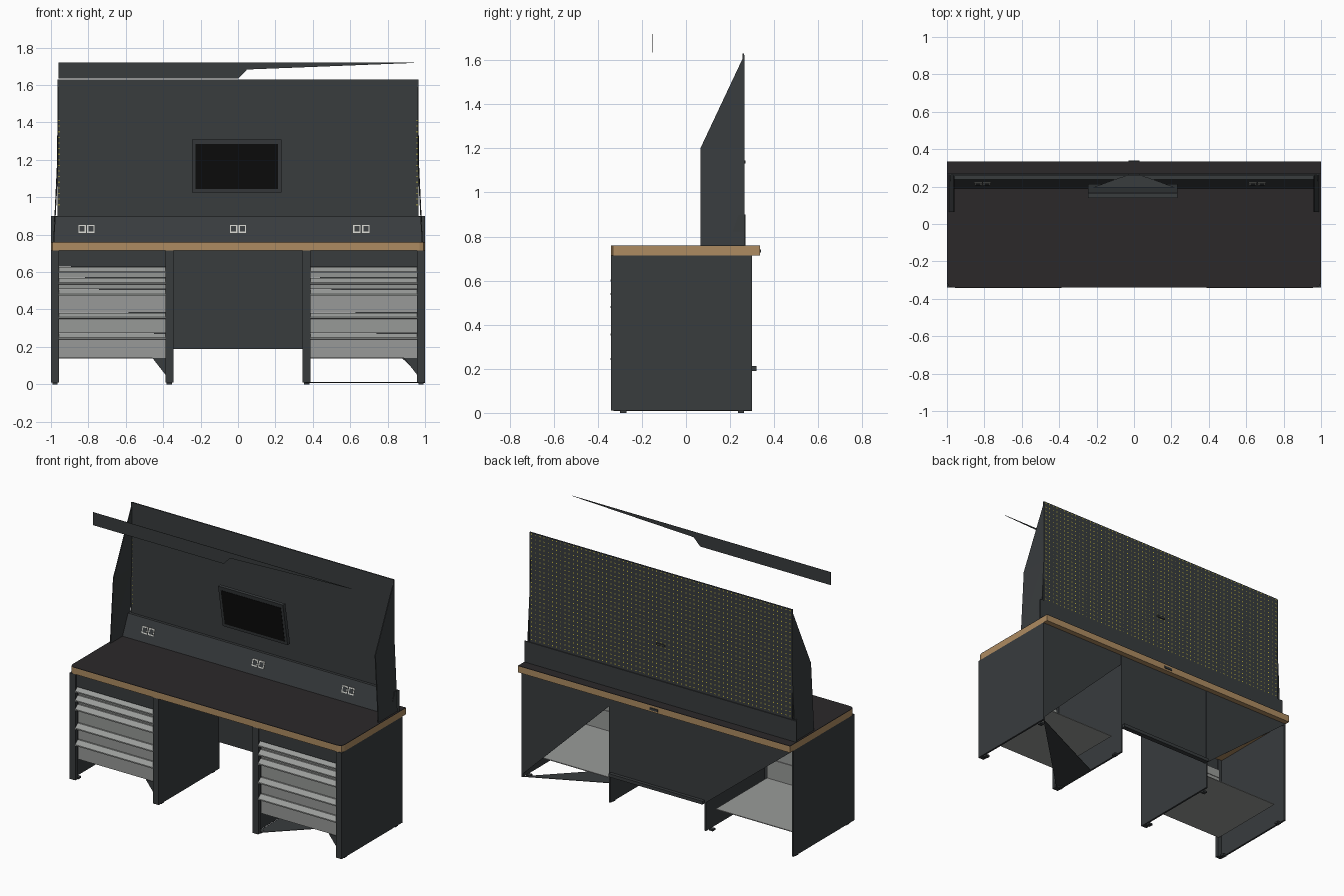
import bpy, bmesh
from mathutils import Vector

if "Cube" in bpy.data.objects:
    bpy.data.objects.remove(bpy.data.objects["Cube"])

def material(name, r, g, b):
    m = bpy.data.materials.new(name)
    m.diffuse_color = (r, g, b, 1)
    m.use_nodes = True
    m.node_tree.nodes["Principled BSDF"].inputs["Base Color"].default_value = m.diffuse_color
    return m

DARK = material("slate_metal", 0.04, 0.045, 0.048)
TOP = material("dark_mat", 0.024, 0.022, 0.023)
WOOD = material("wood_edge", 0.42, 0.26, 0.12)
GREY = material("drawer_grey", 0.32, 0.33, 0.32)
BLACK = material("screen_black", 0.004, 0.004, 0.004)
YELLOW = material("hole_yellow", 0.6, 0.52, 0.05)
PALE = material("outlet_pale", 0.6, 0.6, 0.56)

def finish(name, bm, mat):
    bmesh.ops.recalc_face_normals(bm, faces=bm.faces)
    me = bpy.data.meshes.new(name)
    bm.to_mesh(me)
    bm.free()
    me.materials.append(mat)
    ob = bpy.data.objects.new(name, me)
    bpy.context.collection.objects.link(ob)
    return ob

def prism(name, pts, axis, a, b, mat):
    """Extrude a 2D outline along an axis from a to b."""
    place = {'x': lambda p, t: (t, p[0], p[1]),
             'y': lambda p, t: (p[0], t, p[1]),
             'z': lambda p, t: (p[0], p[1], t)}[axis]
    bm = bmesh.new()
    lo = [bm.verts.new(place(p, a)) for p in pts]
    hi = [bm.verts.new(place(p, b)) for p in pts]
    n = len(pts)
    bm.faces.new(lo)
    bm.faces.new(hi)
    for i in range(n):
        bm.faces.new((lo[i], lo[(i + 1) % n], hi[(i + 1) % n], hi[i]))
    return finish(name, bm, mat)

def box(name, x0, x1, y0, y1, z0, z1, mat):
    return prism(name, [(x0, y0), (x1, y0), (x1, y1), (x0, y1)], 'z', z0, z1, mat)

def dots(name, xs, zs, y, r, mat):
    """Grid of tiny square perforations facing along y."""
    bm = bmesh.new()
    for x in xs:
        for z in zs:
            bm.faces.new([bm.verts.new((x + i * r, y, z + k * r))
                          for i, k in ((-1, -1), (1, -1), (1, 1), (-1, 1))])
    return finish(name, bm, mat)

# Worktop with rounded front corners and dark mat surface
outline = [(-1, 0.335), (-1, -0.31), (-0.992, -0.332), (-0.97, -0.34),
           (0.97, -0.34), (0.992, -0.332), (1, -0.31), (1, 0.335)]
prism("worktop", outline, 'z', 0.715, 0.757, WOOD)
prism("worktop_mat", outline, 'z', 0.757, 0.76, TOP)
box("rear_clip", -0.03, 0.03, 0.335, 0.34, 0.727, 0.742, DARK)

# Pedestals
for side, x0, x1 in (("left", -1.0, -0.345), ("right", 0.345, 1.0)):
    w = 0.042
    for part, a, in_dir in (("a", x0, 1), ("b", x1, -1)):
        thin = a + in_dir * 0.012
        box(f"{side}_side_panel_{part}", min(a, thin), max(a, thin),
            -0.34, 0.30, 0.01, 0.715, DARK)
        post = a + in_dir * w
        box(f"{side}_front_post_{part}", min(a, post), max(a, post),
            -0.34, -0.315, 0.01, 0.715, DARK)
        for y in (-0.285, 0.25):
            c = a + in_dir * 0.022
            box(f"{side}_foot_{part}", c - 0.014, c + 0.014, y - 0.014, y + 0.014,
                0, 0.012, DARK)
    d0, d1 = x0 + w, x1 - w
    box(f"{side}_fascia", d0, d1, -0.33, -0.318, 0.63, 0.715, DARK)
    prism(f"{side}_gusset", [(d1 - 0.07, 0.14), (d1, 0.14), (d1, 0.05)],
          'y', -0.315, -0.31, DARK)
    # Drawer fronts with sloping pull lips
    breaks = [0.63, 0.57, 0.51, 0.385, 0.275, 0.14]
    for i, (t, b) in enumerate(zip(breaks, breaks[1:])):
        prof = [(-0.298, b), (-0.31, b), (-0.312, t - 0.036), (-0.342, t - 0.034),
                (-0.342, t - 0.026), (-0.315, t - 0.003), (-0.298, t - 0.003)]
        prism(f"{side}_drawer_{i + 1}", prof, 'x', d0, d1, GREY)
    box(f"{side}_drawer_floor", d0, d1, -0.30, 0.24, 0.138, 0.143, GREY)

# Sheet panels at the back and base of the pedestals
prism("right_back_panel", [(1, 0.715), (0.345, 0.715), (0.345, 0.66), (1, 0.02)],
      'y', 0.294, 0.299, DARK)
prism("left_back_panel", [(-1, 0.715), (-0.345, 0.715), (-0.345, 0.19)],
      'y', 0.294, 0.299, DARK)
prism("right_base_plate", [(1, 0.3), (0.36, 0.0), (0.36, -0.33)],
      'z', 0.008, 0.011, DARK)

# Knee space panel and rear bar
box("knee_panel", -0.345, 0.345, 0.288, 0.298, 0.19, 0.715, DARK)
box("rear_bar", -0.345, 0.345, 0.298, 0.32, 0.19, 0.212, DARK)

# Power channel along the back
prism("power_channel", [(0.19, 0.76), (0.238, 0.897), (0.265, 0.897), (0.265, 0.76)],
      'x', -0.985, 0.985, DARK)
box("channel_back_plate", -1, 1, 0.263, 0.27, 0.76, 0.9, DARK)

# Twin outlets on the sloping channel face
slope = 0.048 / 0.137
for cx in (-0.81, 0.0, 0.66):
    for dx in (-0.024, 0.024):
        def face(z, off):
            return (0.19 + (z - 0.76) * slope - off, z)
        x0, x1 = cx + dx - 0.02, cx + dx + 0.02
        prism("outlet_frame", [face(0.81, 0), face(0.81, 0.003), face(0.852, 0.003),
                               face(0.852, 0)], 'x', x0, x1, PALE)
        prism("outlet_socket", [face(0.817, 0), face(0.817, 0.004), face(0.845, 0.004),
                                face(0.845, 0)], 'x', x0 + 0.006, x1 - 0.006, DARK)

# Tall back panel with perforations
box("tool_panel", -0.965, 0.965, 0.256, 0.264, 0.76, 1.63, DARK)
xs = [-0.95 + i * 1.9 / 62 for i in range(63)]
zs = [0.92 + k * 0.70 / 24 for k in range(25)]
dots("panel_perforations", xs, zs, 0.2648, 0.0035, YELLOW)
dots("edge_perforations", (-0.957, 0.957),
     [0.96 + k * 0.03 for k in range(16)], 0.2552, 0.003, YELLOW)
box("mount_plate", -0.03, 0.03, 0.264, 0.271, 1.132, 1.146, DARK)

# Side wings, flaring slightly outward at the bottom
for name, s in (("left_wing", -1), ("right_wing", 1)):
    bm = bmesh.new()
    pts = [(0.965, 0.265, 1.625), (0.965, 0.065, 1.2), (0.988, 0.065, 0.76),
           (0.988, 0.265, 0.76), (0.967, 0.265, 1.2)]
    rings = [[bm.verts.new((s * (x - t), y, z)) for x, y, z in pts] for t in (0, 0.006)]
    for r in rings:
        bmesh.ops.triangulate(bm, faces=[bm.faces.new(r)])
    for i in range(5):
        j = (i + 1) % 5
        bm.faces.new((rings[0][i], rings[0][j], rings[1][j], rings[1][i]))
    finish(name, bm, DARK)

# Monitor: its face is tilted, the top leaning forward
def tilted(x, z, depth):
    t = (z - 1.025) / 0.285
    return Vector((x, 0.19 - 0.05 * t + depth, z))

def slab(name, x0, x1, z0, z1, d0, d1, mat):
    bm = bmesh.new()
    f, b = [[bm.verts.new(tilted(x, z, d)) for x, z in
             ((x0, z0), (x1, z0), (x1, z1), (x0, z1))] for d in (d0, d1)]
    bm.faces.new(f)
    bm.faces.new(b)
    for i in range(4):
        j = (i + 1) % 4
        bm.faces.new((f[i], f[j], b[j], b[i]))
    return finish(name, bm, mat)

slab("monitor_body", -0.245, 0.232, 1.025, 1.31, 0, 0.025, DARK)
slab("monitor_screen", -0.227, 0.214, 1.045, 1.285, -0.002, 0.004, BLACK)
prism("monitor_rear", [(-0.22, 0.195), (-0.07, 0.25), (-0.035, 0.258), (0.035, 0.258),
                       (0.07, 0.25), (0.22, 0.195)], 'z', 1.08, 1.24, DARK)

# Tapered header board above the bench front
prism("header_board", [(-0.96, 1.72), (-0.96, 1.634), (0.0, 1.634), (0.048, 1.683),
                       (0.94, 1.718), (0.94, 1.72)], 'y', -0.151, -0.149, DARK)
